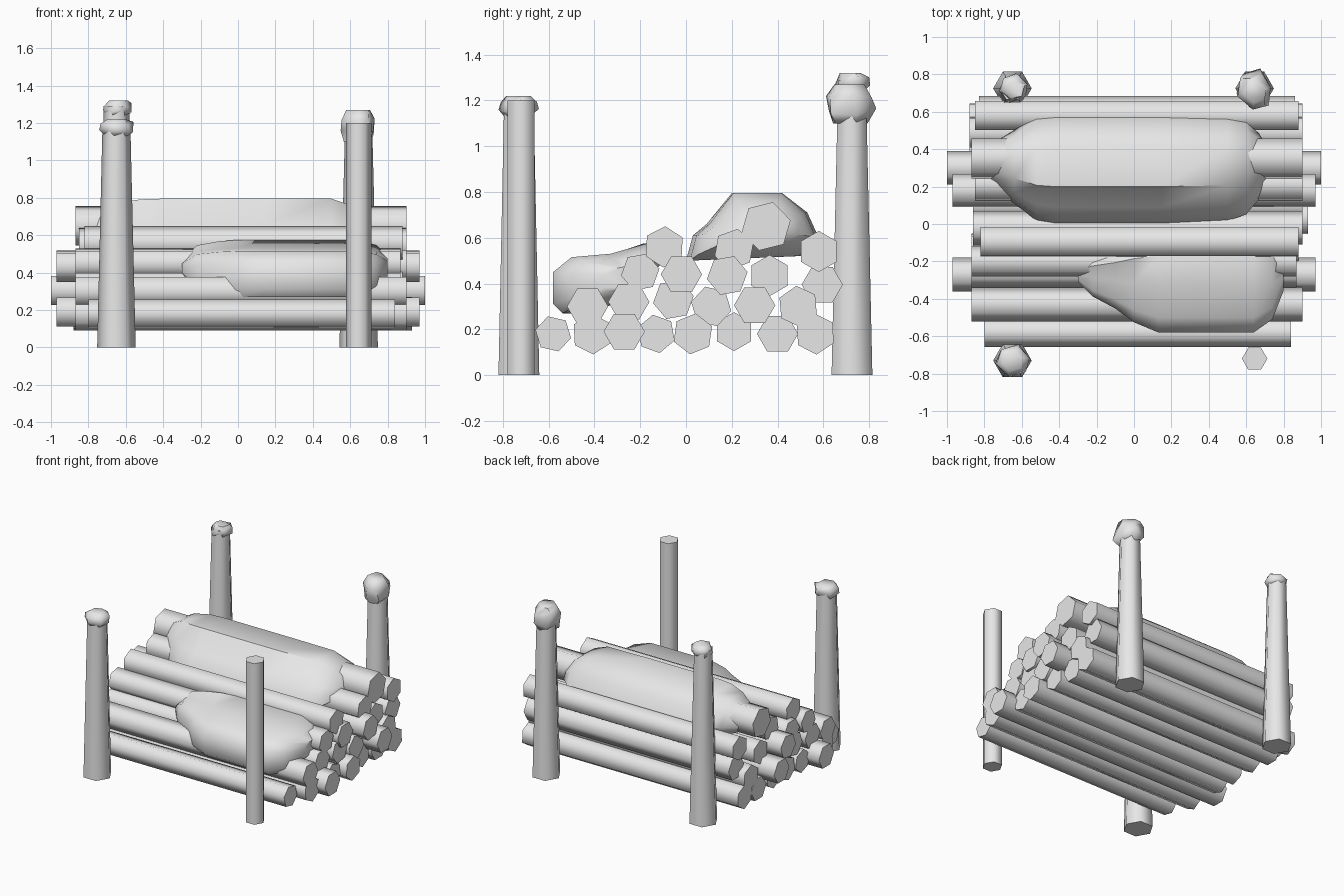
import bpy, bmesh, math, random
from mathutils import Vector

random.seed(4)
cube = bpy.data.objects.get("Cube")
if cube:
    bpy.data.objects.remove(cube, do_unlink=True)

grey = bpy.data.materials.new("pale_grey")
grey.use_nodes = True
grey.diffuse_color = (0.8, 0.8, 0.8, 1)
grey.node_tree.nodes["Principled BSDF"].inputs["Base Color"].default_value = (0.8, 0.8, 0.8, 1)


def loft(name, rings, smooth=65):
    """Skin a row of equal-length point rings and close both ends."""
    bm = bmesh.new()
    rows = [[bm.verts.new(p) for p in ring] for ring in rings]
    n = len(rows[0])
    for a, b in zip(rows, rows[1:]):
        for i in range(n):
            j = (i + 1) % n
            bm.faces.new((a[i], a[j], b[j], b[i]))
    bm.faces.new(rows[0])
    bm.faces.new(rows[-1])
    bmesh.ops.recalc_face_normals(bm, faces=bm.faces)
    mesh = bpy.data.meshes.new(name)
    bm.to_mesh(mesh)
    bm.free()
    mesh.materials.append(grey)
    obj = bpy.data.objects.new(name, mesh)
    bpy.context.collection.objects.link(obj)
    bpy.ops.object.select_all(action="DESELECT")
    obj.select_set(True)
    bpy.context.view_layer.objects.active = obj
    bpy.ops.object.shade_smooth_by_angle(angle=math.radians(smooth))
    return obj


def hexagon(radius, turn=0):
    return [(radius * math.cos(math.radians(turn + 60 * i)),
             radius * math.sin(math.radians(turn + 60 * i))) for i in range(6)]


def log(name, y, z, radius, turn, left, right):
    loft(name, [[(x, y + a, z + b) for a, b in hexagon(radius, turn)] for x in (left, right)])


def post(name, x, y, height, bottom, top):
    loft(name, [[(x + a, y + b, z) for a, b in hexagon(r)]
                for z, r in ((0, bottom), (height, top))])


def snow_cap(name, x, y, low, high, rx, ry, lump):
    """Lumpy cap made of four hexagonal rings."""
    rings = []
    for t, s in ((0, 0.72), (0.3, 0.98), (0.75, 0.95), (1, 0.6)):
        rings.append([(x + a * rx * s + random.uniform(-lump, lump),
                       y + b * ry * s + random.uniform(-lump, lump),
                       low + t * (high - low) + (random.uniform(-lump, lump) if 0 < t < 1 else 0))
                      for a, b in hexagon(1, 15)])
    loft(name, rings)


def snow_drift(name, profile, anchor, stations):
    """Cross-section (y, z) shrunk towards an anchor at each station along x."""
    ay, az = anchor
    loft(name, [[(x, ay + (y - ay) * sy, az + (z - az) * sz) for y, z in profile]
                for x, sy, sz in stations], 50)


# Stacked logs: y, z, radius, turn, left end, right end
logs = [
    (-.58, .18, .08, 47, -.80, .84), (-.41, .18, .09, 33, -.87, .90),
    (-.27, .19, .09, 0, -.97, .97), (-.13, .18, .085, 40, -.87, .88),
    (.03, .18, .09, 22, -.86, .93), (.21, .19, .085, 30, -.87, .88),
    (.40, .18, .09, 0, -.88, .88), (.565, .18, .09, 33, -.88, .90),
    (-.43, .30, .09, 0, -.87, .90), (-.25, .32, .09, 0, -.87, .87),
    (-.055, .33, .09, 10, -.86, .88), (.11, .30, .09, 47, -.86, .90),
    (.30, .305, .09, 0, -1, 1), (.49, .30, .09, 35, -.88, .90),
    (-.20, .45, .085, 10, -.87, .87), (-.02, .44, .09, 0, -.86, .90),
    (.18, .435, .09, 10, -.97, .97), (.365, .435, .09, 30, -.87, .88),
    (.595, .395, .09, 0, -.83, .86),
    (-.095, .56, .09, 27, -.82, .88), (.21, .55, .09, 20, -.85, .90),
    (.58, .54, .09, 30, -.85, .88), (.35, .65, .11, 14, -.87, .90),
]
for i, spec in enumerate(logs):
    log(f"log_{i + 1}", *spec)

# Corner posts
post("front_right_post", -.65, -.73, 1.17, .103, .075)
post("front_left_post", .645, -.72, 1.2, .068, .068)
post("back_left_post", .645, .725, 1.2, .103, .072)
post("back_right_post", -.65, .725, 1.29, .103, .068)

# Snow on the posts
snow_cap("front_right_snow_cap", -.65, -.73, 1.13, 1.22, .10, .085, .01)
snow_cap("back_left_snow_cap", .645, .715, 1.1, 1.27, .095, .11, .015)
snow_cap("back_right_snow_cap", -.645, .725, 1.24, 1.32, .085, .075, .01)

# Snow lying on the pile
snow_drift("back_snow_drift",
           [(0, .50), (.03, .61), (.09, .66), (.20, .795), (.42, .795),
            (.53, .71), (.58, .60), (.50, .52)], (.34, .63),
           [(-.80, .2, .3), (-.74, .42, .55), (-.64, .68, .88), (-.52, .95, .98),
            (-.42, 1, 1), (.15, 1, 1), (.5, .95, 1), (.6, .85, .8), (.67, .6, .5), (.72, .2, .2)])
snow_drift("front_snow_drift",
           [(-.54, .27), (-.58, .31), (-.58, .45), (-.50, .515), (-.33, .53),
            (-.17, .575), (-.08, .52), (-.25, .32)], (-.26, .43),
           [(-.30, .15, .2), (-.22, .4, .8), (-.1, .6, .95), (0, .83, 1), (.13, 1, 1),
            (.64, 1, 1), (.74, .78, .8), (.80, .3, .4)])
